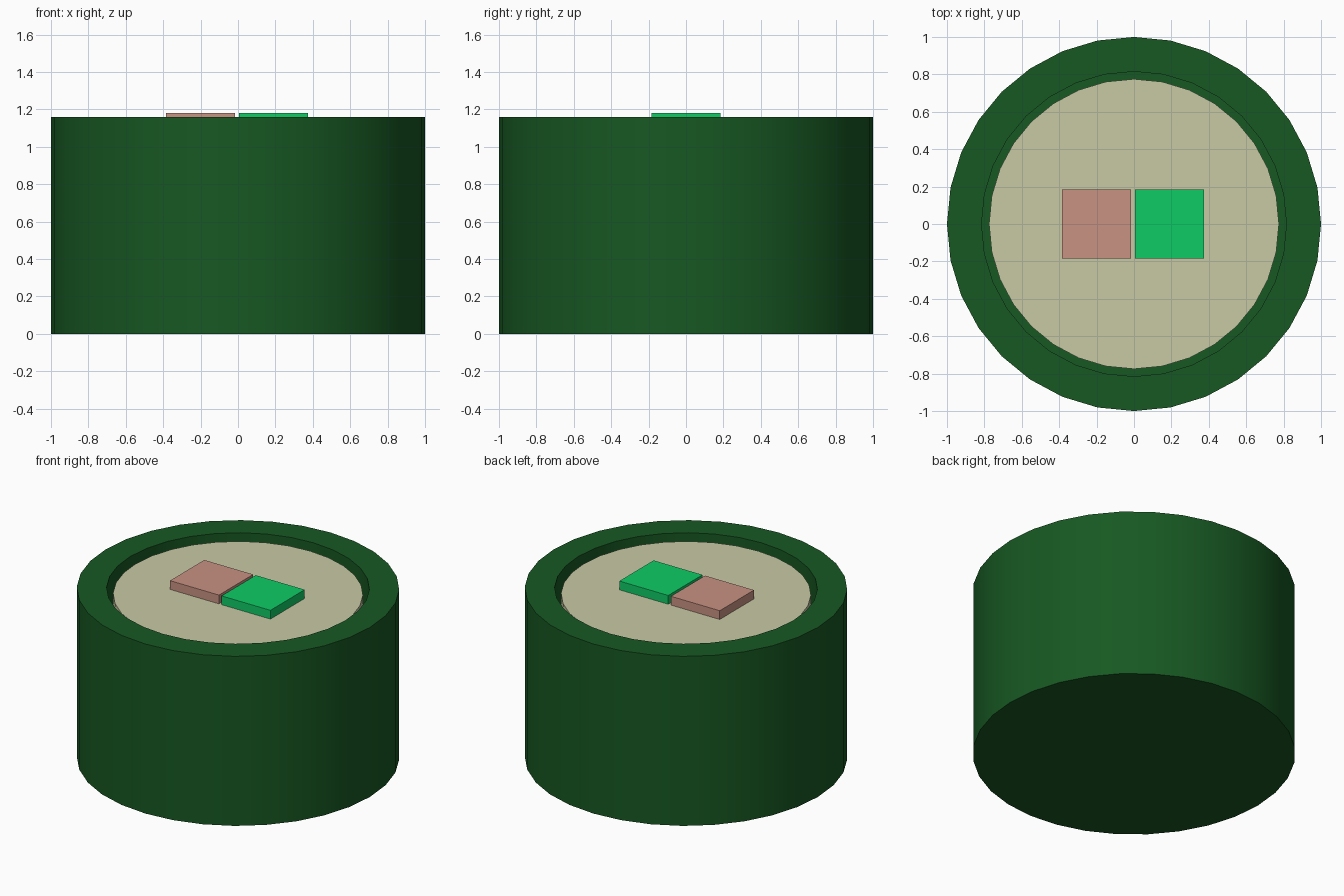
import bpy, bmesh, math

if "Cube" in bpy.data.objects:
    bpy.data.objects.remove(bpy.data.objects["Cube"])

SIDES = 32


def srgb(r, g, b):
    """8-bit display colour to linear."""
    f = lambda c: c / 12.92 if c <= 0.04045 else ((c + 0.055) / 1.055) ** 2.4
    return (f(r / 255), f(g / 255), f(b / 255), 1)


def finish(name, bm, colour, smooth=False):
    bmesh.ops.recalc_face_normals(bm, faces=bm.faces)
    mesh = bpy.data.meshes.new(name)
    bm.to_mesh(mesh)
    bm.free()
    mat = bpy.data.materials.new(name + "_colour")
    mat.diffuse_color = srgb(*colour)
    mat.use_nodes = True
    mat.node_tree.nodes["Principled BSDF"].inputs["Base Color"].default_value = mat.diffuse_color
    mesh.materials.append(mat)
    ob = bpy.data.objects.new(name, mesh)
    bpy.context.collection.objects.link(ob)
    if smooth:
        bpy.ops.object.select_all(action='DESELECT')
        ob.select_set(True)
        bpy.context.view_layer.objects.active = ob
        bpy.ops.object.shade_smooth_by_angle(angle=math.radians(30))
    return ob


def turned(name, profile, colour):
    """Stack rings from a (radius, z) profile and cap both ends."""
    bm = bmesh.new()
    rings = []
    for r, z in profile:
        rings.append([bm.verts.new((r * math.cos(2 * math.pi * i / SIDES),
                                    r * math.sin(2 * math.pi * i / SIDES), z))
                      for i in range(SIDES)])
    for a, b in zip(rings, rings[1:]):
        for i in range(SIDES):
            j = (i + 1) % SIDES
            bm.faces.new((a[i], a[j], b[j], b[i]))
    bm.faces.new(rings[0][::-1])
    bm.faces.new(rings[-1])
    return finish(name, bm, colour, smooth=True)


def tile(name, x, colour):
    bm = bmesh.new()
    bmesh.ops.create_cube(bm, size=1)
    bmesh.ops.scale(bm, vec=(0.37, 0.37, 0.06), verts=bm.verts)
    bmesh.ops.translate(bm, vec=(x, 0, 1.15), verts=bm.verts)
    return finish(name, bm, colour)


# Thick-walled cup with a floor inside
turned("cup", [(1, 0), (1, 1.16), (0.815, 1.16), (0.815, 0.19)], (23, 88, 34))

# Filling, standing on the floor with a narrow gap to the wall
turned("filling", [(0.775, 0.19), (0.775, 1.12)], (201, 201, 165))

# Two square tiles lying side by side on the filling
tile("pink_tile", -0.20, (200, 146, 130))
tile("green_tile", 0.19, (15, 204, 102))
